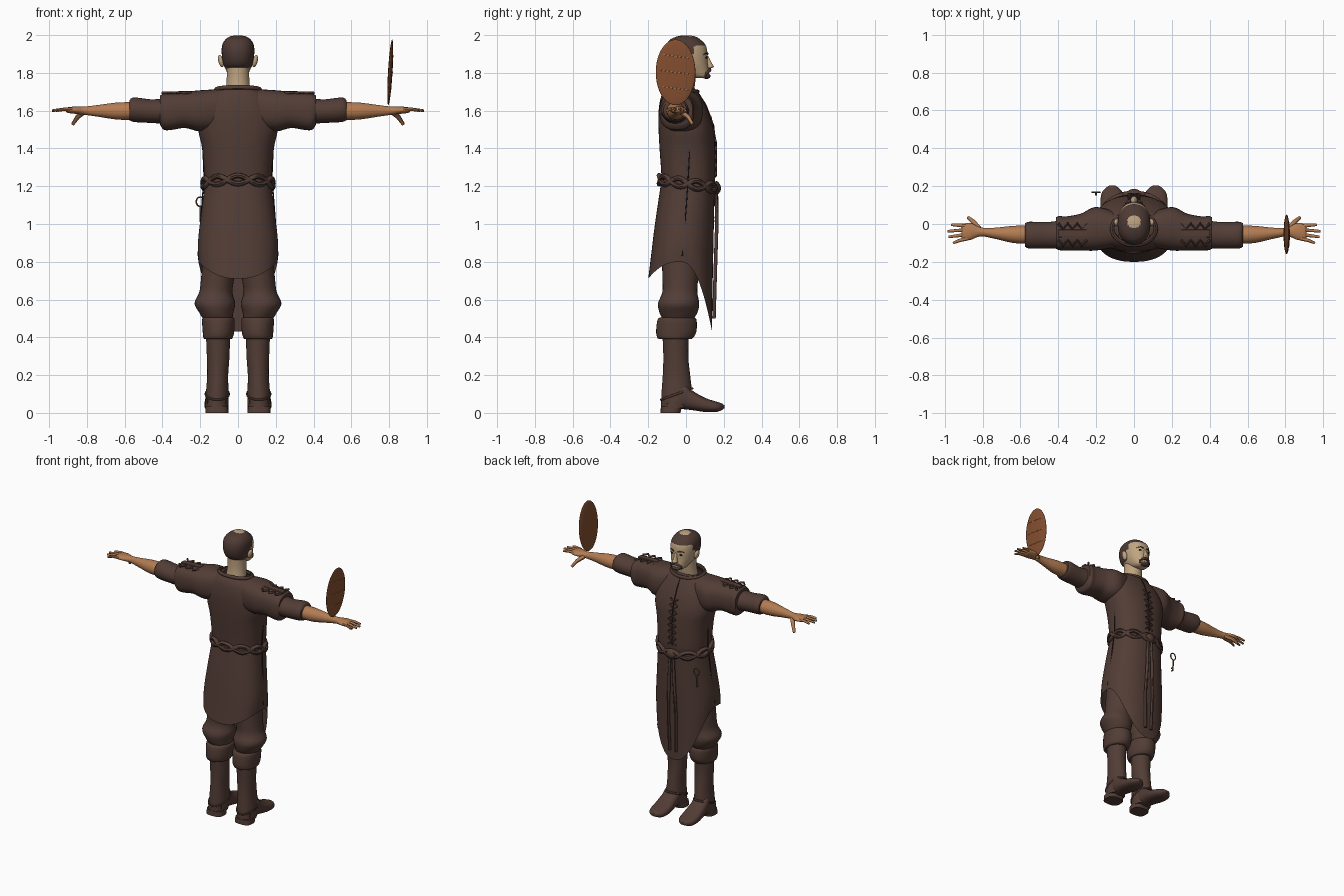
import bpy, bmesh, math
from mathutils import Vector

cube = bpy.data.objects.get("Cube")
if cube:
    bpy.data.objects.remove(cube, do_unlink=True)


def material(name, r, g, b):
    m = bpy.data.materials.new(name)
    m.use_nodes = True
    m.diffuse_color = (r, g, b, 1)
    node = m.node_tree.nodes["Principled BSDF"]
    node.inputs["Base Color"].default_value = (r, g, b, 1)
    node.inputs["Roughness"].default_value = 0.9
    return m


CLOTH = material("dark brown cloth", .085, .046, .036)
HAIR = material("dark hair", .075, .042, .034)
FACE = material("pale skin", .52, .37, .22)
SKIN = material("tan skin", .45, .20, .085)
RUST = material("rust leather", .24, .08, .03)
LINE = material("tan thread", .45, .25, .13)
SEAM = material("black seam", .02, .012, .012)
BRASS = material("dull brass", .14, .09, .05)
parts = []


def finish(name, data, mats):
    ob = bpy.data.objects.new(name, data)
    bpy.context.scene.collection.objects.link(ob)
    for m in mats:
        data.materials.append(m)
    parts.append(ob)
    return ob


def smooth_rows(rows, steps):
    """Spline through the cross-section rows."""
    out = []
    for i in range(len(rows) - 1):
        a, b = rows[max(i - 1, 0)], rows[i]
        c, d = rows[i + 1], rows[min(i + 2, len(rows) - 1)]
        for k in range(steps):
            t = k / steps
            out.append([q + t * (r - p + t * (2*p - 5*q + 4*r - s + t * (3*(q - r) + s - p))) / 2
                        for p, q, r, s in zip(a, b, c, d)])
    return out + [list(rows[-1])]


def loft(name, axis, rows, mats, side=1, power=1, steps=4, sides=32, warp=None, rule=None, caps=True):
    """Each row: position on the axis, then low and high limits of the two other axes."""
    bm = bmesh.new()
    rings = []
    for t, u0, u1, v0, v1 in smooth_rows(rows, steps):
        ring = []
        for k in range(sides):
            a = math.tau * k / sides
            c, s = math.cos(a), math.sin(a)
            u = (u0 + u1) / 2 + (u1 - u0) / 2 * math.copysign(abs(c) ** power, c)
            v = (v0 + v1) / 2 + (v1 - v0) / 2 * math.copysign(abs(s) ** power, s)
            co = {"x": (t, u, v), "y": (u, t, v), "z": (u, v, t)}[axis]
            if warp:
                co = warp(co, s)
            ring.append(bm.verts.new((co[0] * side, co[1], co[2])))
        rings.append(ring)
    for p, q in zip(rings, rings[1:]):
        for k in range(sides):
            j = (k + 1) % sides
            bm.faces.new((p[k], p[j], q[j], q[k]))
    if caps:
        bm.faces.new(rings[0])
        bm.faces.new(rings[-1])
    bmesh.ops.recalc_face_normals(bm, faces=bm.faces)
    if rule:
        for f in bm.faces:
            f.material_index = rule(f.calc_center_median())
    me = bpy.data.meshes.new(name)
    bm.to_mesh(me)
    bm.free()
    return finish(name, me, mats)


def tube(name, points, radius, mat, side=1, closed=False, taper=1):
    cu = bpy.data.curves.new(name, "CURVE")
    cu.dimensions = "3D"
    cu.bevel_depth, cu.bevel_resolution, cu.use_fill_caps = radius, 2, True
    cu.resolution_u = 4
    sp = cu.splines.new("POLY")
    sp.points.add(len(points) - 1)
    for i, (x, y, z) in enumerate(points):
        sp.points[i].co = (x * side, y, z, 1)
        sp.points[i].radius = 1 + (taper - 1) * i / (len(points) - 1)
    sp.use_cyclic_u = closed
    return finish(name, cu, [mat])


def ball(name, centre, size, mat, tilt=0):
    bm = bmesh.new()
    bmesh.ops.create_uvsphere(bm, u_segments=32, v_segments=20, radius=1)
    me = bpy.data.meshes.new(name)
    bm.to_mesh(me)
    bm.free()
    ob = finish(name, me, [mat])
    ob.location, ob.scale, ob.rotation_euler = centre, size, (0, tilt, 0)
    return ob


def hoop(n, fn):
    return [fn(math.tau * i / n) for i in range(n)]


# Tunic with a pointed front hem and a rounded back hem
def hem(co, s):
    x, y, z = co
    end = .8 - .37 * s ** 2 if s > 0 else .8 - .09 * s ** 2
    return (x, y, z if z > 1.2 else 1.2 - (1.2 - z) * (1.2 - end) / .48)


loft("tunic", "z", [
    (1.72, -.1, .1, -.1, .045), (1.68, -.15, .15, -.13, .075), (1.6, -.2, .2, -.145, .115),
    (1.5, -.21, .21, -.145, .145), (1.4, -.19, .19, -.14, .153), (1.25, -.178, .178, -.13, .155),
    (1.2, -.178, .178, -.135, .152), (1, -.198, .198, -.165, .145), (.84, -.212, .212, -.185, .14),
    (.72, -.21, .21, -.2, .138)], [CLOTH], power=.85, warp=hem, sides=64, caps=False)
tube("collar", hoop(32, lambda a: (.115 * math.cos(a), -.025 + .085 * math.sin(a), 1.712 - .012 * math.sin(a))),
     .012, CLOTH, closed=True)

# Twisted rope belt and its hanging ends
for n in (0, 1):
    tube("belt_rope", hoop(72, lambda a: (
        .186 * math.cos(a), .01 + .152 * math.sin(a),
        1.213 - .022 * math.sin(a) + .022 * math.sin(5 * a + n * math.pi))), .014, CLOTH, closed=True)
    s = 2 * n - 1
    tube("belt_tail", [(s * .012, .16, 1.2), (s * .02, .163, 1), (s * .03, .155, .75), (s * .025, .148, .5)],
         .01, CLOTH)
ball("belt_knot", (0, .165, 1.19), (.035, .02, .03), CLOTH)

# Chest lacing
for s in (-1, 1):
    tube("chest_lace", [(s * (-1) ** i * .03, .13 + .028 * min(1, i / 3), 1.57 - i * .045) for i in range(8)],
         .005, CLOTH)
tube("chest_slit", [(0, .06, 1.7), (0, .105, 1.63), (0, .146, 1.52), (0, .157, 1.4), (0, .158, 1.25)], .004, SEAM)

for s, tag in ((1, "left_"), (-1, "right_")):
    # Sleeves and shoulder straps
    loft(tag + "outer_sleeve", "x", [
        (.08, -.12, .06, 1.5, 1.715), (.2, -.14, .09, 1.49, 1.708), (.28, -.14, .055, 1.508, 1.7),
        (.36, -.14, .04, 1.497, 1.695), (.395, -.138, .043, 1.5, 1.69), (.412, -.13, .035, 1.525, 1.68)],
        [CLOTH], s, power=.8)
    loft(tag + "inner_sleeve", "x", [
        (.38, -.13, .02, 1.53, 1.665), (.46, -.13, .01, 1.535, 1.66), (.55, -.13, .012, 1.54, 1.67),
        (.575, -.12, .005, 1.55, 1.655)], [CLOTH], s)
    loft(tag + "shoulder_strap", "x", [(.25, -.07, -.03, 1.69, 1.705), (.4, -.07, -.03, 1.68, 1.7)],
         [CLOTH], s, power=.3, steps=1)
    for y in (-.1, -.012):
        tube(tag + "shoulder_cord", [(.25 + i * .025, y + .015 * (-1) ** i, 1.694) for i in range(7)],
             .007, CLOTH, s)
    tube(tag + "side_seam", [(.186, .02, 1.4), (.18, .012, 1.25), (.199, -.005, 1), (.212, -.02, .83)],
         .003, SEAM, s)

    # Bare forearm, palm, fingers and thumb
    loft(tag + "forearm", "x", [
        (.55, -.105, -.008, 1.552, 1.645), (.64, -.1, -.01, 1.553, 1.643), (.74, -.077, -.02, 1.568, 1.63),
        (.81, -.065, -.018, 1.578, 1.622), (.86, -.083, .005, 1.583, 1.622), (.9, -.088, .002, 1.588, 1.618),
        (.91, -.082, -.006, 1.594, 1.612)], [SKIN], s)
    for y, end, tip in ((-.076, .955, -.1), (-.054, .98, -.068), (-.03, .985, -.038), (-.01, .965, -.004)):
        tube(tag + "finger", [(.88, y, 1.605), (.925, (y + tip) / 2, 1.607), (end, tip, 1.6)], .011, SKIN, s, taper=.6)
    tube(tag + "thumb", [(.82, -.025, 1.592), (.85, .012, 1.565), (.875, .034, 1.528)], .016, SKIN, s, taper=.55)

    # Baggy trousers and folded cuff
    loft(tag + "trouser_leg", "z", [
        (.9, .005, .18, -.13, .08), (.72, .02, .195, -.125, .065), (.64, .03, .205, -.125, .06),
        (.58, .015, .23, -.148, .07), (.53, .025, .205, -.14, .06), (.49, .03, .18, -.12, .035)], [CLOTH], s)
    loft(tag + "boot_cuff", "z", [
        (.505, .03, .18, -.13, .035), (.495, .018, .19, -.15, .055), (.43, .02, .187, -.158, .055),
        (.395, .03, .182, -.15, .035), (.39, .045, .165, -.13, .02)], [CLOTH], s)

    # Boot shaft, foot, heel and strap
    loft(tag + "boot_shaft", "z", [
        (.42, .042, .17, -.125, .015), (.3, .045, .165, -.12, .012), (.2, .052, .163, -.123, .022),
        (.1, .05, .17, -.13, .03), (.025, .052, .172, -.132, .01)], [CLOTH], s)
    loft(tag + "boot_foot", "y", [
        (-.1, .06, .165, .025, .1), (-.02, .055, .17, .02, .16), (.03, .055, .173, .015, .12),
        (.1, .05, .178, .005, .08), (.16, .058, .172, .005, .06), (.19, .08, .15, .015, .05),
        (.203, .1, .13, .025, .04)], [CLOTH], s, power=.8)
    loft(tag + "boot_heel", "z", [(0, .05, .173, -.135, -.03), (.035, .052, .172, -.133, -.02)],
         [CLOTH], s, power=.7, steps=1)
    tube(tag + "boot_strap", hoop(20, lambda a: (
        .11 + .062 * math.cos(a), -.05 + .083 * math.sin(a), .1 + .03 * math.sin(a))), .006, CLOTH, s, True)


# Head with short hair and a bald crown
def hair_rule(c):
    if c.z > 1.96 and math.hypot(c.x, c.y - .012) < .035:
        return 0
    cap = c.z > 1.945 - .1 * max(0, abs(c.x) - .05)
    back = c.z > 1.83 and c.y < .012
    temple = c.z > 1.84 and c.y < .045 and c.z > 1.9
    return 1 if cap or back or temple else 0


loft("head", "z", [
    (1.772, -.03, .03, .05, .105), (1.785, -.048, .048, .01, .122), (1.82, -.066, .066, -.06, .12),
    (1.85, -.078, .078, -.095, .116), (1.9, -.086, .086, -.11, .114), (1.945, -.084, .084, -.105, .105),
    (1.975, -.068, .068, -.085, .078), (1.992, -.044, .044, -.05, .05), (1.999, -.015, .015, -.012, .02)],
    [FACE, HAIR], power=.9, steps=6, sides=56, rule=hair_rule)
loft("neck", "z", [(1.69, -.068, .068, -.085, .04), (1.76, -.06, .06, -.075, .05), (1.84, -.06, .06, -.075, .055)], [FACE])
loft("nose", "z", [(1.89, -.008, .008, .1, .118), (1.85, -.013, .013, .1, .138),
                   (1.832, -.019, .019, .1, .147), (1.824, -.012, .012, .1, .13)], [FACE], sides=16)
for s, tag in ((1, "left_"), (-1, "right_")):
    ball(tag + "ear", (s * .09, .008, 1.862), (.014, .02, .033), FACE, s * .25)
    ball(tag + "eye", (s * .034, .107, 1.881), (.012, .006, .006), SEAM)
    tube(tag + "eyebrow", [(.014, .115, 1.9), (.034, .111, 1.906), (.056, .094, 1.898)], .005, HAIR, s, taper=.5)
    tube(tag + "moustache", [(0, .126, 1.816), (.022, .124, 1.812), (.04, .108, 1.798), (.036, .102, 1.782)],
         .009, HAIR, s, taper=.7)
ball("chin_beard", (0, .108, 1.783), (.034, .022, .015), HAIR)

# Floating oval disc with stitched lines
centre = Vector((.806, -.055, 1.803))
ball("oval_disc", centre, (.012, .105, .174), RUST, .06)
for z, half in ((.085, .07), (.0, .078), (-.085, .07)):
    pts = []
    for i in range(9):
        y = half * (i / 4 - 1)
        h = z - y * .13
        bulge = .012 * math.sqrt(1 - (y / .105) ** 2 - (h / .174) ** 2)
        pts.append(centre + Vector((bulge + .06 * h, y, h)))
    tube("disc_stitch", pts, .0017, LINE)

# Hanging key
tube("key_ring", hoop(20, lambda a: (-.2 + .021 * math.cos(a), .168, 1.118 + .025 * math.sin(a))), .004, BRASS, closed=True)
tube("key_stem", [(-.2, .168, 1.095), (-.2, .166, 1.01)], .005, BRASS)
for z in (1.015, 1.035):
    tube("key_tooth", [(-.2, .166, z), (-.2, .15, z)], .005, BRASS)

# Turn curves to meshes and shade everything smooth
bpy.ops.object.select_all(action="DESELECT")
for ob in parts:
    ob.select_set(True)
bpy.context.view_layer.objects.active = parts[0]
bpy.ops.object.convert(target="MESH")
bpy.ops.object.shade_smooth_by_angle(angle=math.radians(45))
